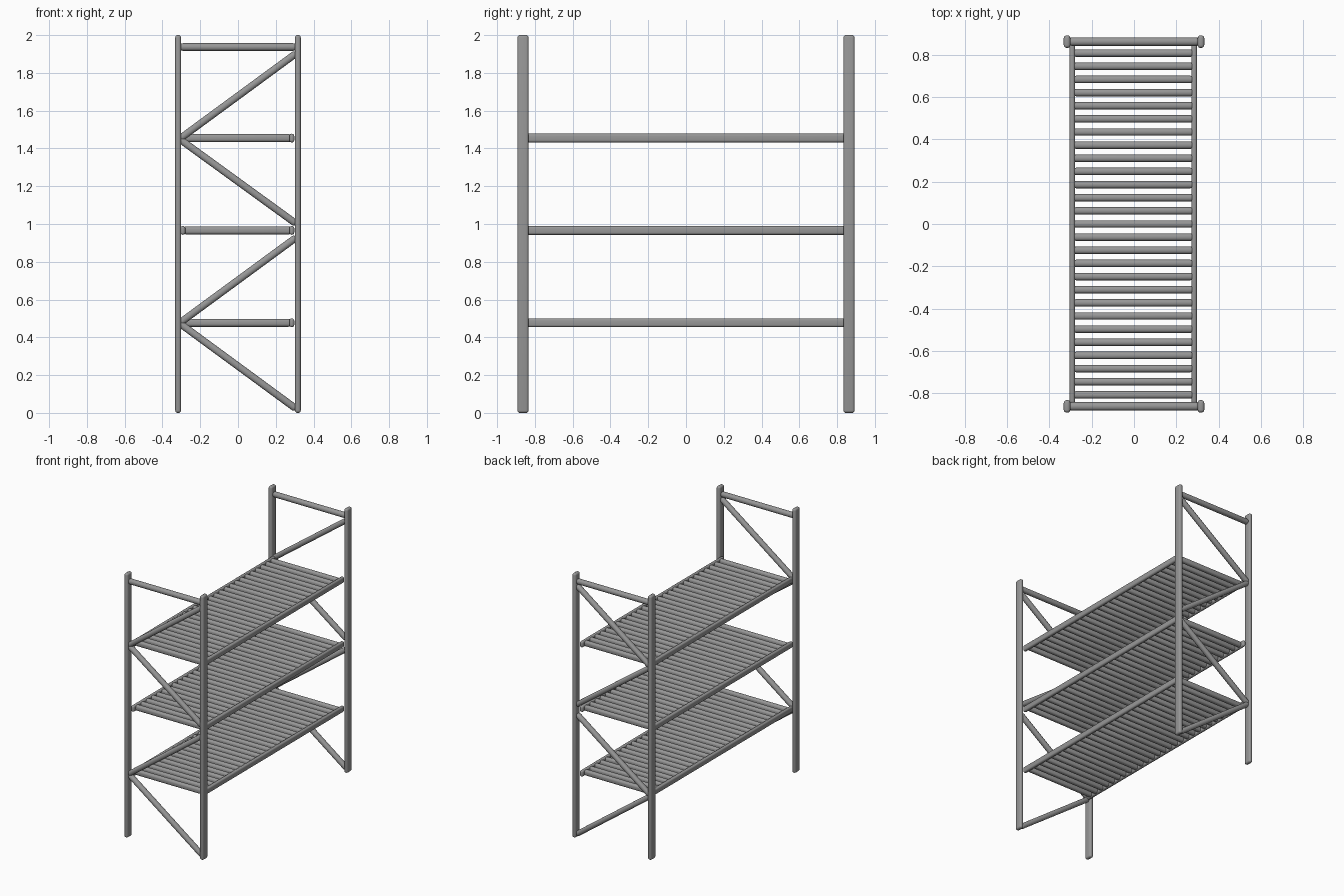
import bpy, bmesh
from mathutils import Vector

if "Cube" in bpy.data.objects:
    bpy.data.objects.remove(bpy.data.objects["Cube"])

# Single painted metal colour
metal = bpy.data.materials.new("grey_metal")
metal.use_nodes = True
grey = (0.31, 0.31, 0.31, 1)
metal.diffuse_color = grey
metal.node_tree.nodes["Principled BSDF"].inputs["Base Color"].default_value = grey


def bar(name, start, end, width, height, radius, copies=1, step=0.0):
    """Rounded tube from start to end; width is sideways, height is upright."""
    start, end = Vector(start), Vector(end)
    axis = (end - start).normalized()
    side = Vector((0, 1, 0)) if abs(axis.y) < 0.5 else Vector((1, 0, 0))
    up = axis.cross(side)
    bm = bmesh.new()
    bmesh.ops.create_cube(bm, size=1)
    for v in bm.verts:
        v.co = (axis * v.co.x * (end - start).length
                + side * v.co.y * width + up * v.co.z * height)
    bmesh.ops.recalc_face_normals(bm, faces=bm.faces)
    bmesh.ops.bevel(bm, geom=bm.edges[:], offset=radius, segments=4,
                    profile=0.5, affect='EDGES')
    for f in bm.faces:
        f.smooth = True
    mesh = bpy.data.meshes.new(name)
    bm.to_mesh(mesh)
    bm.free()
    mesh.materials.append(metal)
    obj = bpy.data.objects.new(name, mesh)
    obj.location = (start + end) / 2
    bpy.context.collection.objects.link(obj)
    if copies > 1:
        array = obj.modifiers.new("repeat", 'ARRAY')
        array.count = copies
        array.use_relative_offset = False
        array.use_constant_offset = True
        array.constant_offset_displace = (0, step, 0)
    return obj


POST_X, FRAME_Y, INNER_X = 0.317, 0.863, 0.31
SHELVES = {"lower": 0.477, "middle": 0.966, "upper": 1.455}

# End frames: posts, top bar and zigzag braces
zigzag = [(1, 1.905, 1.45), (1, 1.0, 1.45), (1, 0.93, 0.475), (1, 0.02, 0.475)]
for end, y in (("front", -FRAME_Y), ("back", FRAME_Y)):
    for side, x in (("right", -POST_X), ("left", POST_X)):
        bar(f"{end}_{side}_post", (x, y, 0), (x, y, 2), 0.059, 0.031, 0.013)
    bar(f"{end}_top_bar", (-INNER_X, y, 1.937), (INNER_X, y, 1.937), 0.04, 0.04, 0.018)
    for i, (s, z_left, z_right) in enumerate(zigzag):
        bar(f"{end}_brace_{i + 1}", (-s * INNER_X, y, z_right),
            (s * INNER_X, y, z_left), 0.04, 0.038, 0.017)

# Shelves: two long rails with a row of cross slats
SLATS, PITCH = 27, 0.0622
first = -PITCH * (SLATS - 1) / 2
for level, z in SHELVES.items():
    for side, x in (("right", -0.292), ("left", 0.285)):
        bar(f"{level}_shelf_{side}_rail", (x, -0.85, z), (x, 0.85, z), 0.026, 0.046, 0.012)
    bar(f"{level}_shelf_slats", (-0.29, first, z), (0.283, first, z),
        0.035, 0.042, 0.015, SLATS, PITCH)
